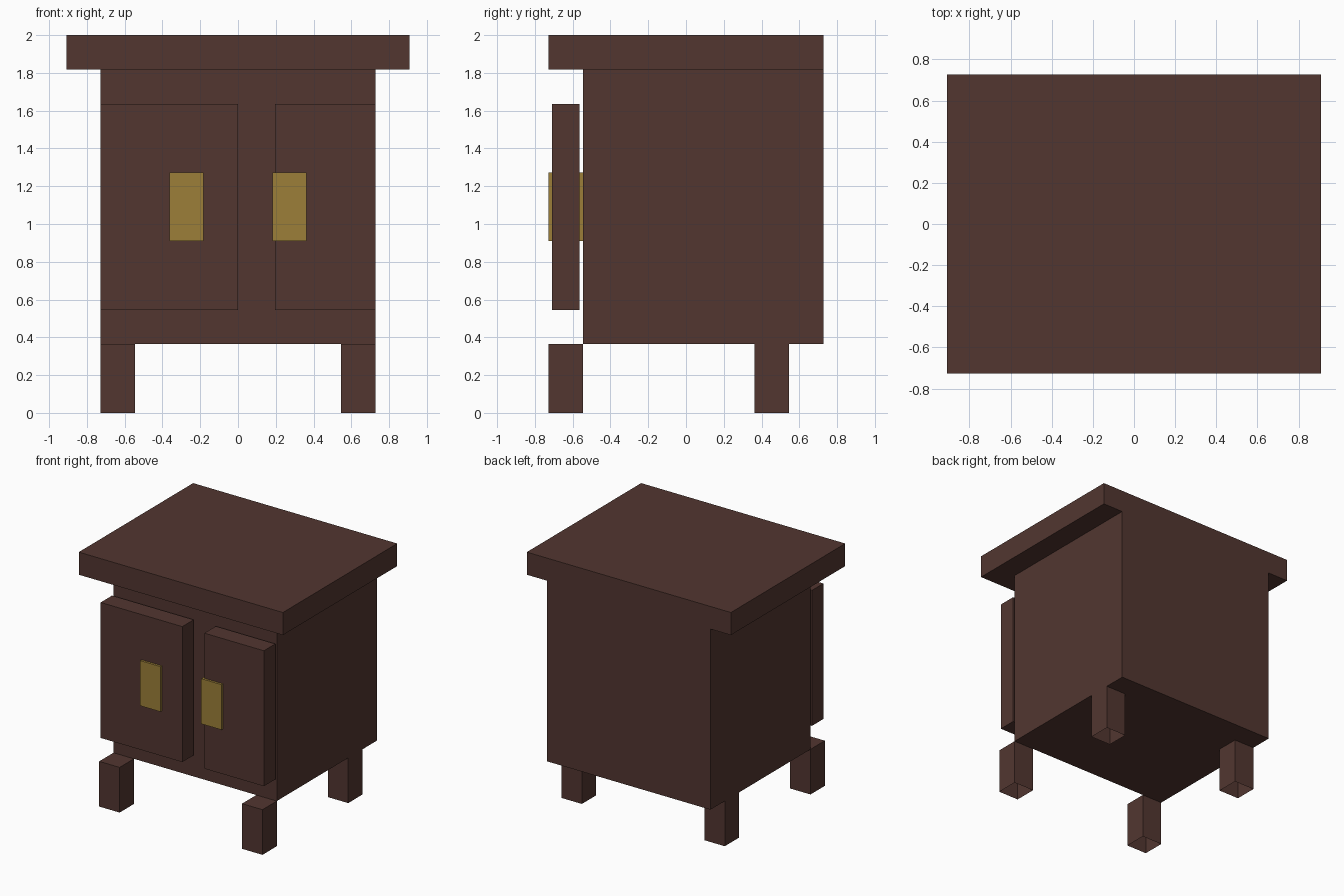
import bpy, bmesh

if "Cube" in bpy.data.objects:
    bpy.data.objects.remove(bpy.data.objects["Cube"])

U = 2 / 11  # base grid unit of the design


def material(name, rgb):
    lin = [((c / 255 + 0.055) / 1.055) ** 2.4 for c in rgb]
    m = bpy.data.materials.new(name)
    m.diffuse_color = (*lin, 1)
    m.use_nodes = True
    m.node_tree.nodes["Principled BSDF"].inputs["Base Color"].default_value = m.diffuse_color
    return m


wood = material("dark brown wood", (82, 54, 48))
brass = material("brass", (156, 127, 57))


def box(name, x, y, z, mat, open_bottom=False):
    """Box from (min, max) ranges on each axis."""
    bm = bmesh.new()
    bmesh.ops.create_cube(bm, size=1)
    for v in bm.verts:
        v.co = [r[0] + (c + 0.5) * (r[1] - r[0]) for r, c in zip((x, y, z), v.co)]
    if open_bottom:
        bm.normal_update()
        bmesh.ops.delete(bm, geom=[f for f in bm.faces if f.normal.z < -0.9],
                         context='FACES_ONLY')
    me = bpy.data.meshes.new(name)
    bm.to_mesh(me)
    bm.free()
    me.materials.append(mat)
    ob = bpy.data.objects.new(name, me)
    bpy.context.collection.objects.link(ob)
    return ob


# Cabinet body and overhanging top
box("body", (-4 * U, 4 * U), (-3 * U, 4 * U), (2 * U, 10 * U), wood)
box("top", (-5 * U, 5 * U), (-4 * U, 4 * U), (10 * U, 11 * U), wood)

# Legs, open underneath; the front pair stands ahead of the body
for row, y0 in (("front", -4 * U), ("back", 2 * U)):
    for side, x0 in (("left", -4 * U), ("right", 3 * U)):
        box(f"{row}_{side}_leg", (x0, x0 + U), (y0, y0 + U), (0, 2 * U),
            wood, open_bottom=True)

# Doors float just ahead of the body; the right one is narrower
door_y = (-3.9 * U, -3.1 * U)
box("left_door", (-4 * U, 0), door_y, (3 * U, 9 * U), wood)
box("right_door", (0.197, 4 * U), door_y, (3 * U, 9 * U), wood)

# Handles pass through the doors
for side, x0 in (("left", -2 * U), ("right", U)):
    box(f"{side}_handle", (x0, x0 + U), (-4 * U, -3 * U), (5 * U, 7 * U), brass)
